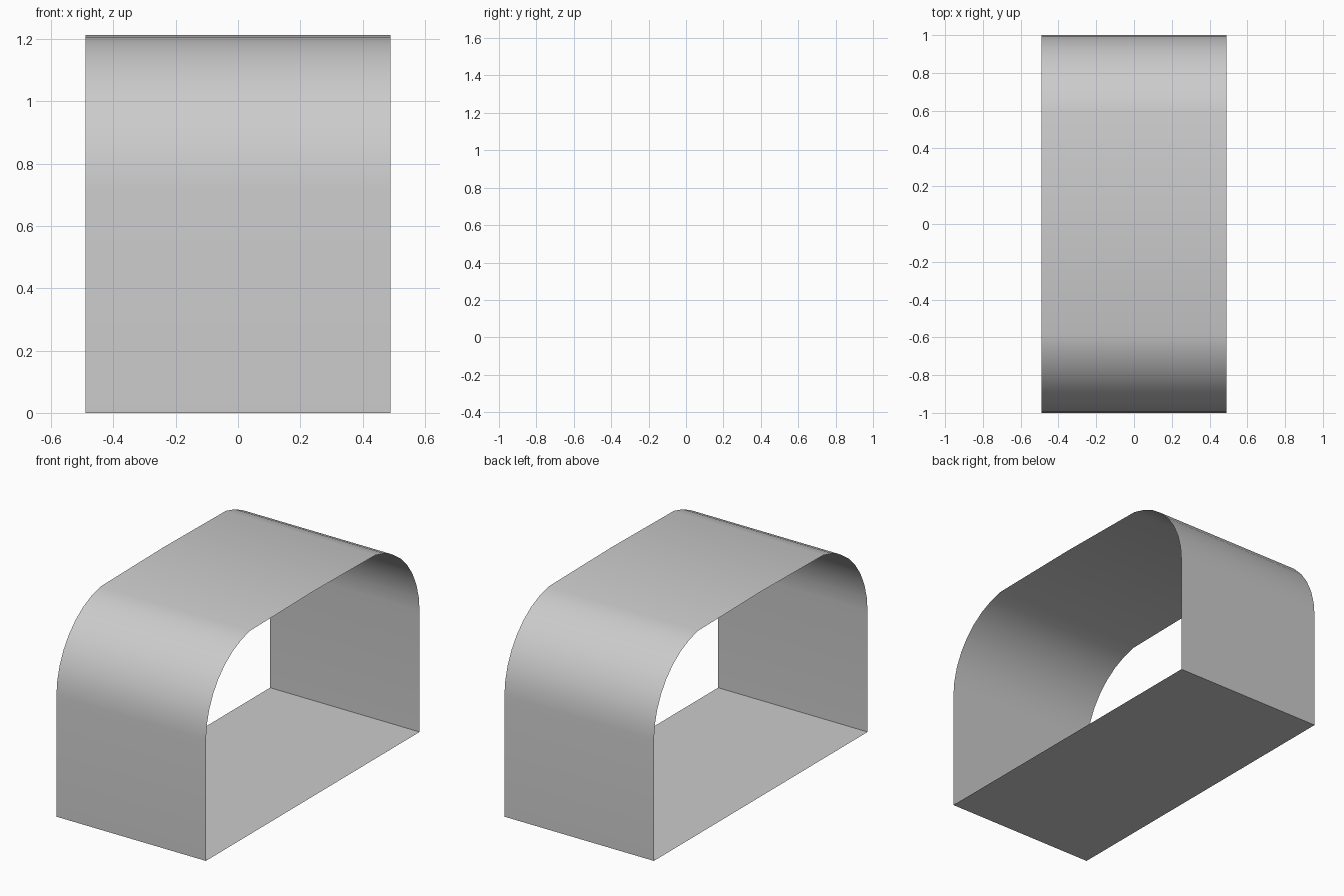
import bpy, bmesh
from math import cos, sin, radians

if "Cube" in bpy.data.objects:
    bpy.data.objects.remove(bpy.data.objects["Cube"])

HALF_W, SPRING, R = 0.49, 0.713, 0.5

# Half profile (y, z): wall foot, then a quarter round in 10 degree steps
half = [(1.0, 0.0)]
half += [(0.5 + R * cos(radians(a)), SPRING + R * sin(radians(a))) for a in range(0, 90, 10)]

# Full closed profile, mirrored about a very shallow ridge in the middle
profile = half + [(0.0, SPRING + R)] + [(-y, z) for y, z in reversed(half)]

# Thin open-ended sleeve: walls, rounded roof and floor
bm = bmesh.new()
rings = [[bm.verts.new((x, y, z)) for y, z in profile] for x in (-HALF_W, HALF_W)]
n = len(profile)
for i in range(n):
    j = (i + 1) % n
    bm.faces.new((rings[0][i], rings[1][i], rings[1][j], rings[0][j]))
bm.normal_update()
roof = max(bm.faces, key=lambda f: f.calc_center_median().z)
if roof.normal.z < 0:
    bmesh.ops.reverse_faces(bm, faces=bm.faces[:])

mesh = bpy.data.meshes.new("tunnel_shell")
bm.to_mesh(mesh)
bm.free()
shell = bpy.data.objects.new("tunnel_shell", mesh)
bpy.context.collection.objects.link(shell)

# Smooth rounded roof, sharp floor edges
bpy.context.view_layer.objects.active = shell
shell.select_set(True)
bpy.ops.object.shade_smooth_by_angle(angle=radians(30))
